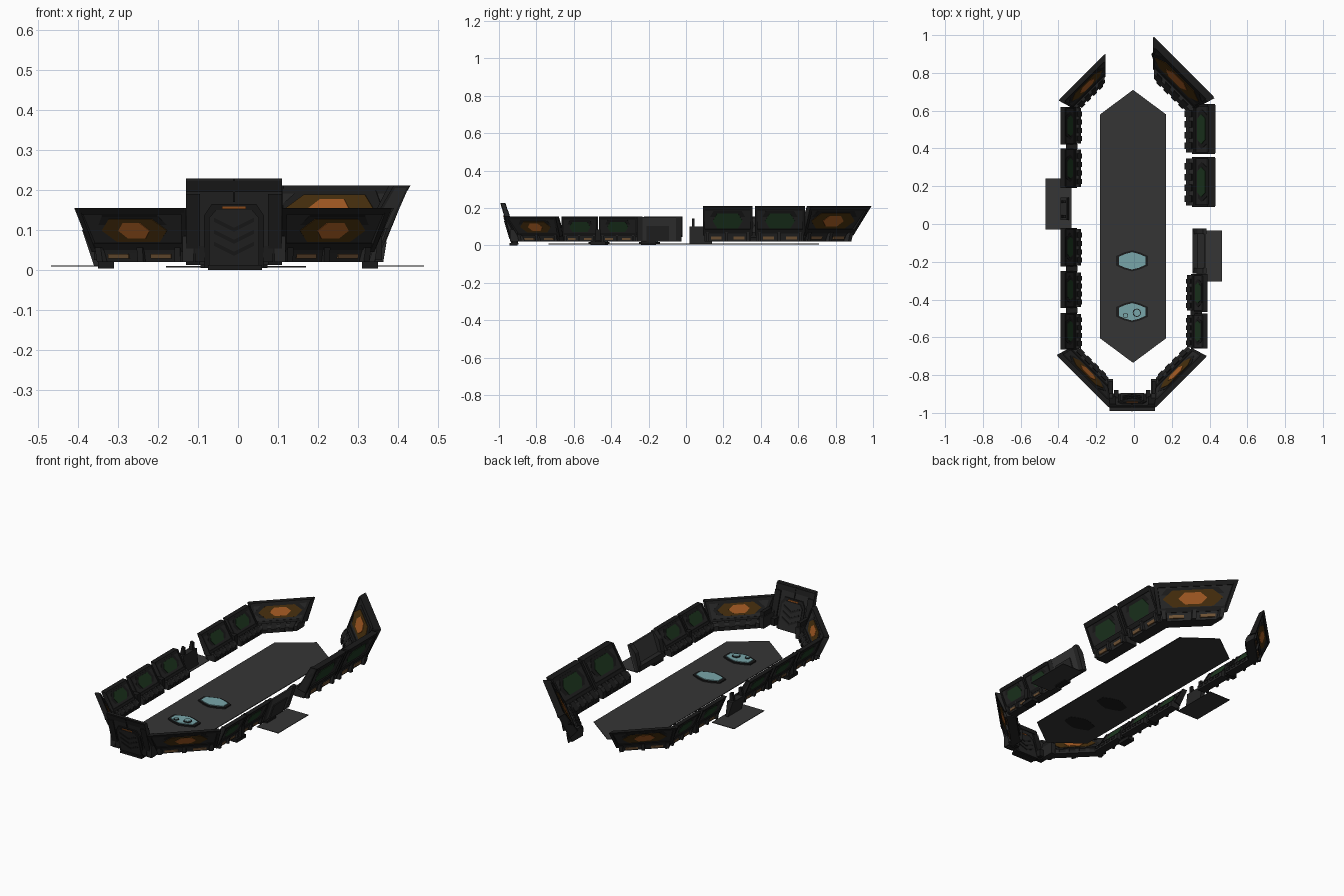
import bpy, bmesh, math
from mathutils import Vector

cube = bpy.data.objects.get("Cube")
if cube:
    bpy.data.objects.remove(cube, do_unlink=True)


def material(name, r, g, b):
    m = bpy.data.materials.new(name)
    m.use_nodes = True
    m.diffuse_color = (r, g, b, 1)
    m.node_tree.nodes["Principled BSDF"].inputs["Base Color"].default_value = (r, g, b, 1)
    return m


WALL = material("dark wall metal", .019, .019, .019)
TRIM = material("black trim", .011, .011, .011)
FLOOR = material("floor grey", .036, .036, .036)
GREEN = material("green glass", .013, .04, .015)
AMBER = material("dark amber glass", .06, .027, .004)
ORANGE = material("orange glow", .36, .1, .016)
TAN = material("tan lamp", .16, .085, .035)
BLUE = material("pale blue glass", .19, .38, .4)

# Cross-sections as (outward, up), for a small wall segment
BODY = [(.028, .035), (.083, .13), (.103, .13), (.055, .03)]
BASE = [(0, 0), (0, .026), (.012, .04), (.03, .042), (.06, .036), (.055, .022), (.048, 0)]
RIB = [(.022, .034), (.08, .134), (.108, .134), (.06, .024)]
LIP = [(.076, .12), (.084, .134), (.11, .134), (.1, .118)]
SILL = [(.024, .034), (.034, .052), (.068, .046), (.06, .03)]


def loft(name, ring0, ring1, mat):
    """Closed solid between two matching rings of points."""
    bm = bmesh.new()
    a = [bm.verts.new(p) for p in ring0]
    b = [bm.verts.new(p) for p in ring1]
    bm.faces.new(a)
    bm.faces.new(b[::-1])
    n = len(a)
    for i in range(n):
        bm.faces.new((a[i], b[i], b[(i + 1) % n], a[(i + 1) % n]))
    bmesh.ops.recalc_face_normals(bm, faces=bm.faces)
    me = bpy.data.meshes.new(name)
    bm.to_mesh(me)
    bm.free()
    me.materials.append(mat)
    ob = bpy.data.objects.new(name, me)
    bpy.context.collection.objects.link(ob)
    return ob


def slab(name, outline, z0, z1, mat):
    return loft(name, [(x, y, z0) for x, y in outline], [(x, y, z1) for x, y in outline], mat)


def box(name, x0, x1, y0, y1, z0, z1, mat):
    return slab(name, [(x0, y0), (x1, y0), (x1, y1), (x0, y1)], z0, z1, mat)


class Wall:
    """A leaning wall along the inner base line a-b, with mitred ends."""

    def __init__(self, a, b, s=1, k0=0, k1=0):
        self.a, self.b = Vector((*a, .02)), Vector((*b, .02))
        self.t = (self.b - self.a).normalized()
        self.n = Vector((self.t.y, -self.t.x, 0))
        if self.n.dot(self.a + self.b) < 0:
            self.n.negate()
        self.s, self.k0, self.k1 = s, k0, k1
        self.len = (self.b - self.a).length

    def at(self, f, d, z):
        d, z = d * self.s, z * self.s
        u = (1 - f) * -self.k0 * d + f * (self.len + self.k1 * d)
        return self.a + self.t * u + self.n * d + Vector((0, 0, z))

    def run(self, name, profile, f0, f1, mat):
        return loft(name, [self.at(f0, d, z) for d, z in profile],
                    [self.at(f1, d, z) for d, z in profile], mat)

    def plate(self, name, shape, thick, mat):
        """Flat shape through the leaning panel, seen from both sides."""
        c = self.at(.5, .068, .084)
        up = (self.n * .052 + Vector((0, 0, .0975))).normalized()
        out = self.t.cross(up)
        pts = [c + self.t * x * self.s + up * y * self.s for x, y in shape]
        h = out * thick * self.s / 2
        return loft(name, [p + h for p in pts], [p - h for p in pts], mat)


def hexagon(w, h, cut=.62):
    return [(-w, 0), (-w * cut, h), (w * cut, h), (w, 0), (w * cut, -h), (-w * cut, -h)]


def segment(name, w, glow=False):
    w.run(name + "_panel", BODY, 0, 1, WALL)
    w.run(name + "_base", BASE, .03, .97, WALL)
    w.run(name + "_lip", LIP, .02, .98, TRIM)
    w.run(name + "_sill", SILL, .02, .98, TRIM)
    for f in (0, .955):
        w.run(name + "_rib", RIB, f, f + .045, TRIM)
    # Console blocks on the inside, lamps and brackets on the outside
    for i in range(4):
        f = .1 + .215 * i
        w.run(name + "_console", [(-.006, .006), (-.006, .022), (.02, .048), (.03, .03)],
              f, f + .13, TRIM)
    for f in (.16, .62):
        w.run(name + "_lamp", [(.045, .008), (.047, .02), (.058, .02), (.056, .008)],
              f, f + .22, TAN)
    for f in (.06, .45, .88):
        w.run(name + "_bracket", [(.04, 0), (.045, .03), (.068, .036), (.062, 0)],
              f, f + .06, WALL)
    # Window
    if glow:
        w.plate(name + "_window_frame", hexagon(.135, .041, .72), .022, TRIM)
        w.plate(name + "_amber_window", hexagon(.115, .032, .66), .026, AMBER)
        w.plate(name + "_glow", hexagon(.055, .022, .55), .029, ORANGE)
    else:
        w.plate(name + "_window_frame", hexagon(.075, .042, .7), .022, TRIM)
        w.plate(name + "_window", hexagon(.056, .031, .7), .026, GREEN)


# Straight side walls
for i, (y0, y1) in enumerate([(-.665, -.47), (-.445, -.25), (-.225, -.02), (.19, .4), (.42, .62)]):
    segment("right_wall_%d" % i, Wall((-.28, y0), (-.28, y1)))
for i, (y0, y1) in enumerate([(-.66, -.475), (-.465, -.265)]):
    segment("left_wall_%d" % i, Wall((.28, y0), (.28, y1)))
for i, (y0, y1) in enumerate([(.09, .355), (.37, .635)]):
    segment("left_tall_wall_%d" % i, Wall((.275, y0), (.275, y1), 1.42))

# Diagonal corner walls
segment("front_right_corner", Wall((-.13, -.82), (-.31, -.64), 1, 1, .3), True)
segment("front_left_corner", Wall((.11, -.82), (.285, -.645), 1, 1, .3), True)
segment("back_right_corner", Wall((-.15, .75), (-.3, .6), 1, 1, .3), True)
segment("back_left_corner", Wall((.1, .775), (.285, .59), 1.42, 1, .3), True)

# Joints and feet between side walls
for x, y in [(-.33, -.457), (-.33, -.237), (-.33, .41), (.33, -.47)]:
    box("joint", x - .03, x + .03, y - .014, y + .014, .025, .085, TRIM)
for x, y in [(.33, -.47), (.33, -.2), (-.33, -.457)]:
    box("foot", x - .02, x + .02, y - .04, y + .04, .003, .022, TRIM)

# Floor and side landings
slab("floor", [(-.005, -.735), (.17, -.605), (.17, .58), (-.005, .71), (-.18, .58), (-.18, -.605)],
     .006, .01, FLOOR)
box("left_landing", .33, .465, -.305, -.035, .008, .011, FLOOR)
box("right_landing", -.468, -.33, -.03, .24, .008, .011, FLOOR)

# Left doorway
door = Wall((.28, -.262), (.28, -.025))
door.run("left_doorway_panel", [(.047, 0), (.092, .132), (.102, .132), (.057, 0)], 0, 1, FLOOR)
door.run("left_doorway_step", [(.03, 0), (.03, .03), (.06, .03), (.06, 0)], .05, .95, WALL)
for f in (0, .88):
    door.run("left_doorway_post", [(.03, 0), (.055, .1), (.085, .135), (.104, .135), (.058, 0)],
             f, f + .12, WALL)
door.run("left_doorway_hatch", [(.058, 0), (.088, .085), (.094, .085), (.064, 0)], .22, .72, WALL)

# Right doorway stand
stand = Wall((-.3, .02), (-.3, .14))
stand.run("right_stand", [(.045, -.01), (.055, .08), (.09, .08), (.06, -.01)], 0, 1, WALL)
for f in (.1, .75):
    stand.run("right_stand_arm", [(.06, .08), (.06, .12), (.075, .125), (.085, .08)], f, f + .12, TRIM)

# Front gate, leaning outward
CX = -.01


def gate(name, shape, front, back, mat):
    """Shape in (x, z), placed by its depth off the leaning gate plane."""
    ring = lambda o: [(CX + x, -.915 - .3 * z + o, z) for x, z in shape]
    return loft(name, ring(-front), ring(back), mat)


def rect(x0, x1, z0, z1):
    return [(x0, z0), (x1, z0), (x1, z1), (x0, z1)]


gate("gate_wall", rect(-.12, .12, .012, .228), .004, .012, WALL)
gate("gate_header", rect(-.12, .12, .195, .222), .008, .016, TRIM)
gate("gate_door_frame", [(-.075, .004), (.075, .004), (.075, .135), (.055, .165), (-.055, .165),
                         (-.075, .135)], .012, .018, TRIM)
gate("gate_door", [(-.062, .004), (.062, .004), (.062, .13), (.045, .15), (-.045, .15),
                   (-.062, .13)], .016, .022, WALL)
gate("gate_lamp", rect(-.03, .03, .152, .158), .016, .022, ORANGE)
gate("gate_seam", rect(-.002, .002, .17, .228), .01, .018, TRIM)
for z in (.035, .065, .095):
    gate("gate_chevron", [(-.05, z + .025), (0, z), (.05, z + .025), (.05, z + .035), (0, z + .01),
                          (-.05, z + .035)], .019, .025, TRIM)
for sx in (-1, 1):
    gate("gate_jamb", rect(*sorted((sx * .085, sx * .12)), .012, .19), .009, .02, TRIM)
    x = CX + sx * .115
    box("gate_pillar", x - .014, x + .014, -.94, -.82, .02, .085, WALL)
    box("gate_pillar_cap", x - .01, x + .01, -.9, -.83, .085, .11, TRIM)
    box("gate_buttress", x - sx * .03 - .012, x - sx * .03 + .012, -.94, -.88, .02, .06, TRIM)
box("gate_step", -.075, .06, -.945, -.9, 0, .012, TRIM)


# Blue floor hatches
def long_hex(cy, w, h, e):
    return [(CX - w, cy - e), (CX - w * .5, cy - h * .8), (CX, cy - h), (CX + w * .5, cy - h * .8),
            (CX + w, cy - e), (CX + w, cy + e), (CX + w * .5, cy + h * .8), (CX, cy + h),
            (CX - w * .5, cy + h * .8), (CX - w, cy + e)]


for cy in (-.195, -.465):
    slab("hatch_frame", long_hex(cy, .084, .056, .026), .005, .017, TRIM)
    slab("hatch_glass", long_hex(cy, .07, .046, .022), .01, .021, BLUE)

# Small fittings on the front hatch
for x, y, r in [(.025, -.47, .022), (-.035, -.485, .014)]:
    for rad, top, mat in [(r, .025, TRIM), (r * .8, .028, BLUE)]:
        ring = [(CX + x + rad * math.cos(i * math.pi / 6), y + rad * math.sin(i * math.pi / 6))
                for i in range(12)]
        slab("hatch_dial", ring, .018, top, mat)
